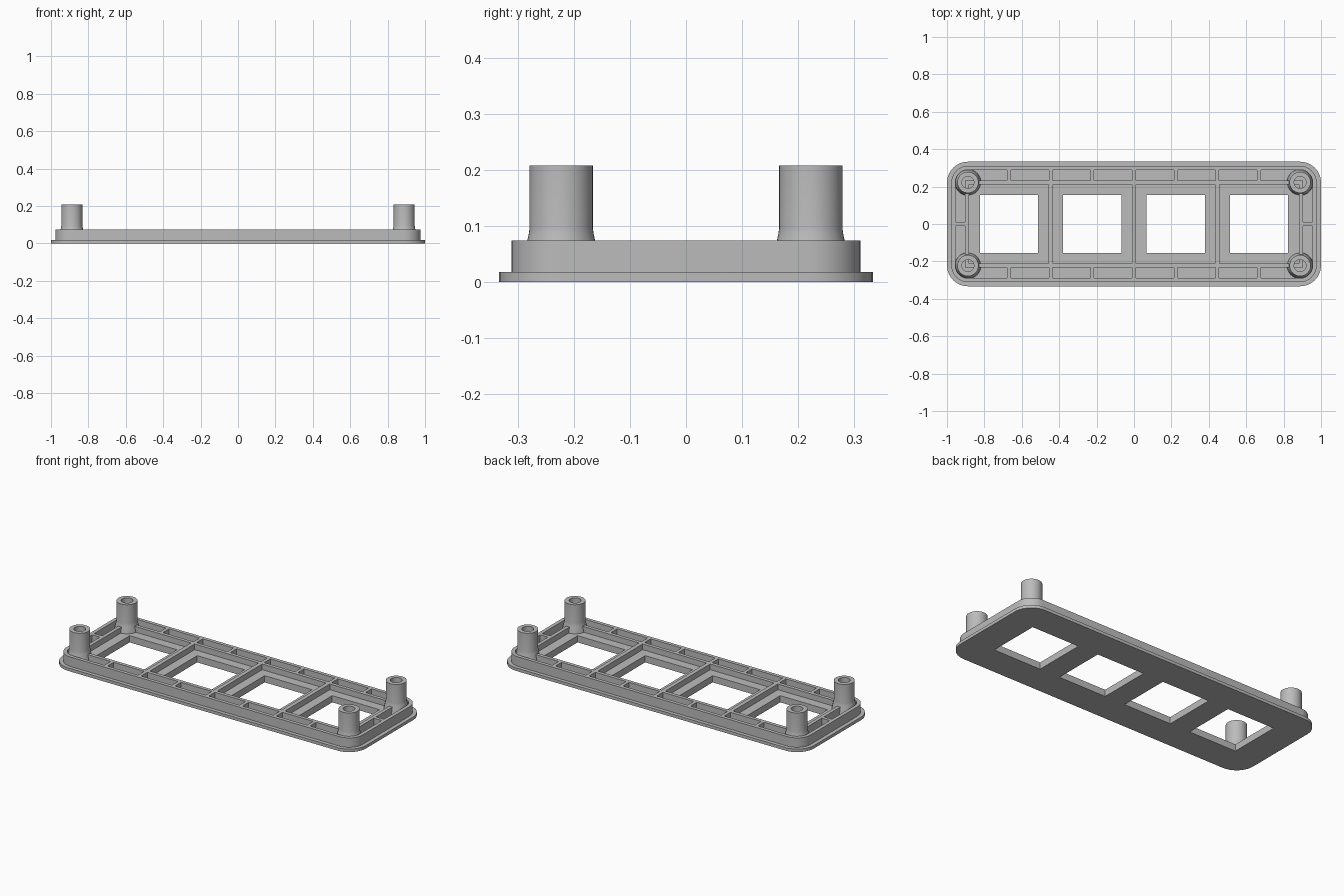
import bpy, bmesh, math

cube = bpy.data.objects.get("Cube")
if cube:
    bpy.data.objects.remove(cube)

# One grey plastic
grey = bpy.data.materials.new("grey plastic")
grey.use_nodes = True
colour = (0.5, 0.5, 0.5, 1)
grey.diffuse_color = colour
grey.node_tree.nodes["Principled BSDF"].inputs["Base Color"].default_value = colour

PITCH, HOLE = 0.4455, 0.156          # window spacing and half size
FLOOR, LEDGE, TOP = 0.018, 0.04, 0.074


def finish(name, bm):
    bmesh.ops.recalc_face_normals(bm, faces=bm.faces)
    mesh = bpy.data.meshes.new(name)
    bm.to_mesh(mesh)
    bm.free()
    mesh.materials.append(grey)
    obj = bpy.data.objects.new(name, mesh)
    bpy.context.collection.objects.link(obj)
    bpy.ops.object.select_all(action='DESELECT')
    obj.select_set(True)
    bpy.context.view_layer.objects.active = obj
    bpy.ops.object.shade_smooth_by_angle(angle=math.radians(30))
    return obj


def rect(hx, hy, r=0, cx=0, steps=10):
    """Outline of a rectangle, with rounded corners when r is set."""
    pts = []
    for q, (sx, sy) in enumerate([(1, 1), (-1, 1), (-1, -1), (1, -1)]):
        for i in range(steps + 1 if r else 1):
            a = math.pi / 2 * (q + i / steps)
            pts.append((cx + sx * (hx - r) + r * math.cos(a),
                        sy * (hy - r) + r * math.sin(a)))
    return pts


def slab(name, loops, z0, z1):
    """Fill an outline with holes and raise it into a slab."""
    bm = bmesh.new()
    for loop in loops:
        vs = [bm.verts.new((x, y, z0)) for x, y in loop]
        for a, b in zip(vs, vs[1:] + vs[:1]):
            bm.edges.new((a, b))
    bmesh.ops.triangle_fill(bm, edges=bm.edges[:], use_beauty=True, normal=(0, 0, 1))
    up = bmesh.ops.extrude_face_region(bm, geom=bm.faces[:], use_keep_orig=True)
    for v in up["geom"]:
        if isinstance(v, bmesh.types.BMVert):
            v.co.z = z1
    return finish(name, bm)


def bar(name, x, y, hx, hy):
    return slab(name, [[(px + x, py + y) for px, py in rect(hx, hy)]], FLOOR, TOP)


# Plate, raised rim, inner frame and window ledge
windows = [rect(HOLE, HOLE, cx=(i - 1.5) * PITCH) for i in range(4)]
slab("base_plate", [rect(1, 0.333, 0.112)] + windows, 0, FLOOR)
slab("outer_rim", [rect(0.977, 0.311, 0.09), rect(0.955, 0.29, 0.068)], FLOOR, TOP)
slab("inner_frame", [rect(0.903, 0.232), rect(0.882, 0.211)], FLOOR, TOP)
slab("window_ledge", [rect(0.89, 0.22)] + windows, FLOOR, LEDGE)

# Dividers between windows
for i in (-1, 0, 1):
    bar("window_divider", i * PITCH, 0, 0.012, 0.215)

# Short ribs bridging the channel
for side in (-1, 1):
    for i in range(-3, 4):
        bar("channel_rib", i * PITCH / 2, side * 0.261, 0.01, 0.032)
    bar("end_rib", side * 0.929, 0, 0.03, 0.01)

# Hollow corner posts with a flared foot
profile = [(0, FLOOR), (0.07, FLOOR), (0.068, 0.04), (0.064, 0.058), (0.0605, TOP),
           (0.058, 0.085), (0.0565, 0.095), (0.0565, 0.208), (0.032, 0.208),
           (0.032, 0.05), (0, 0.05)]
for sx in (-1, 1):
    for sy in (-1, 1):
        bm = bmesh.new()
        vs = [bm.verts.new((r, 0, z)) for r, z in profile]
        edges = [bm.edges.new(p) for p in zip(vs, vs[1:])]
        bmesh.ops.spin(bm, geom=vs + edges, cent=(0, 0, 0), axis=(0, 0, 1),
                       angle=math.tau, steps=40)
        bmesh.ops.remove_doubles(bm, verts=bm.verts, dist=1e-5)
        post = finish("corner_post", bm)
        post.location = (sx * 0.888, sy * 0.2225, 0)
